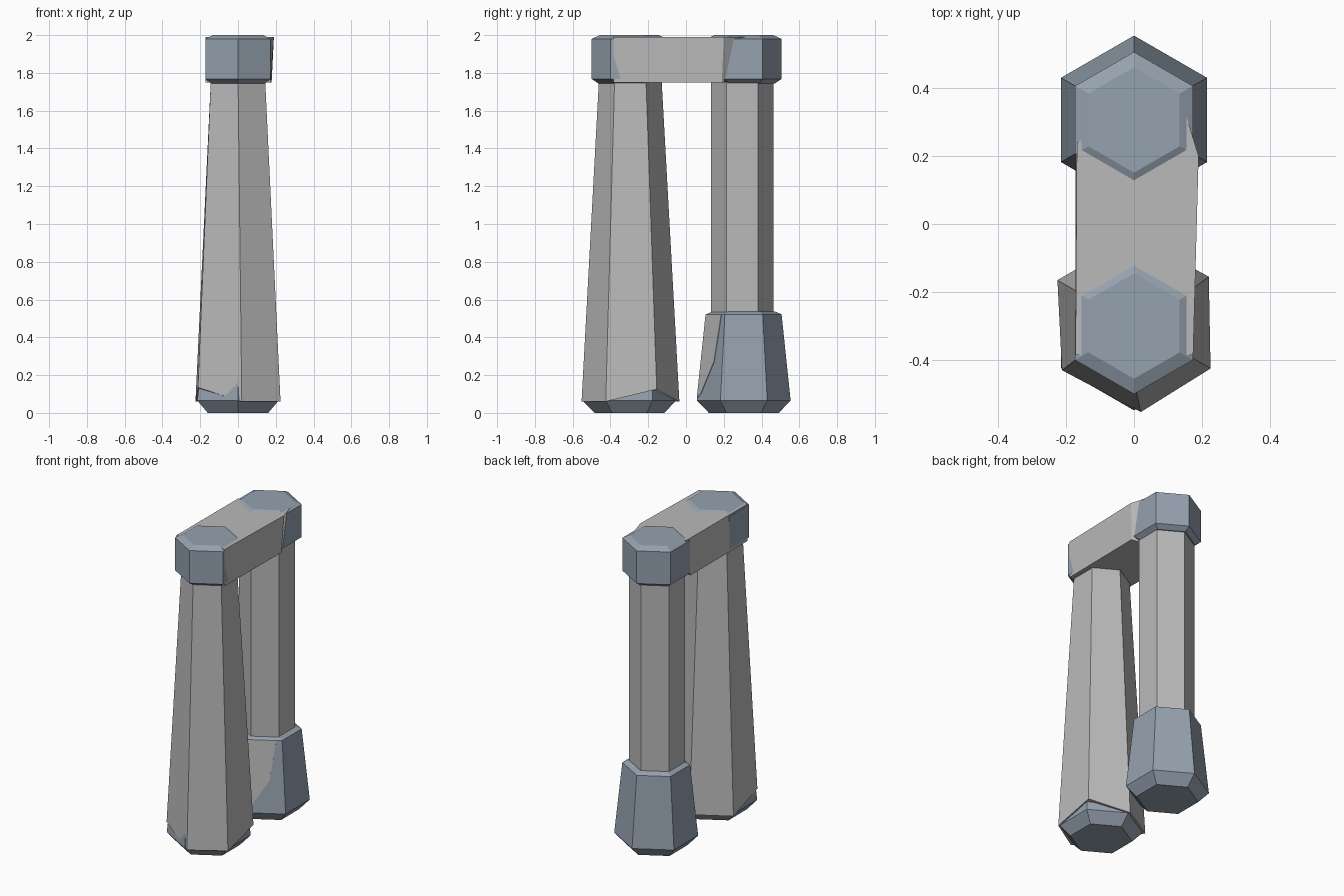
import bpy, bmesh, math

if "Cube" in bpy.data.objects:
    bpy.data.objects.remove(bpy.data.objects["Cube"])


def material(name, rgb):
    m = bpy.data.materials.new(name)
    m.diffuse_color = (*rgb, 1.0)
    m.use_nodes = True
    m.node_tree.nodes["Principled BSDF"].inputs["Base Color"].default_value = m.diffuse_color
    return m


GREY = material("light grey stone", (0.49, 0.49, 0.49))
BLUE = material("blue grey stone", (0.30, 0.36, 0.43))


def loft(name, rings, mat):
    """Flat-faced solid skinned through rings of points, capped at both ends."""
    bm = bmesh.new()
    loops = [[bm.verts.new(p) for p in ring] for ring in rings]
    n = len(loops[0])
    for a, b in zip(loops, loops[1:]):
        for i in range(n):
            j = (i + 1) % n
            bm.faces.new((a[i], a[j], b[j], b[i]))
    bm.faces.new(loops[0][::-1])
    bm.faces.new(loops[-1])
    bmesh.ops.recalc_face_normals(bm, faces=bm.faces[:])
    me = bpy.data.meshes.new(name)
    bm.to_mesh(me)
    bm.free()
    me.materials.append(mat)
    ob = bpy.data.objects.new(name, me)
    bpy.context.collection.objects.link(ob)
    return ob


def hexagon(y, r, z):
    """Six-sided ring with corners pointing front and back."""
    return [(r * math.sin(math.radians(60 * i)),
             y - r * math.cos(math.radians(60 * i)), z) for i in range(6)]


def hex_stack(name, y, profile, mat):
    return loft(name, [hexagon(y, r, z) for r, z in profile], mat)


# Matching chamfered caps and feet, front and back
CAP = [(0.165, 1.745), (0.2, 1.768), (0.2, 1.98), (0.155, 2.0)]
FOOT = [(0.185, 0.0), (0.248, 0.065), (0.2, 0.522), (0.165, 0.537)]
for label, y in (("front", -0.3), ("back", 0.306)):
    hex_stack(label + "_cap", y, CAP, BLUE)
    hex_stack(label + "_foot", y, FOOT, BLUE)

# Straight back pillar
hex_stack("back_pillar", 0.298, [(0.166, 0.5), (0.166, 1.78)], GREY)

# Tapered front pillar with an uneven base, sheathing the front foot
base = hexagon(-0.295, 0.26, 0.06)
base[0] = (0.02, -0.553, 0.06)
base[2] = (0.22, -0.155, 0.125)
base[5] = (-0.212, -0.43, 0.135)
loft("front_pillar", [base, hexagon(-0.295, 0.165, 1.78)], GREY)

# Lintel between the caps, its top skewed at the back right corner
bottom = [(-0.172, -0.385), (0.172, -0.385), (0.178, 0.19), (0.12, 0.2), (-0.172, 0.2)]
top = [(-0.172, -0.385), (0.174, -0.385), (0.19, 0.2), (0.135, 0.38), (-0.168, 0.24)]
loft("lintel", [[(x, y, 1.75) for x, y in bottom],
                [(x, y, 1.99) for x, y in top]], GREY)

# Grey patch on the inner right face of the back foot
lo, hi = hexagon(0.306, 0.248, 0.065), hexagon(0.306, 0.2, 0.522)


def on_face(u, v, off):
    p = []
    for k in range(3):
        a = lo[0][k] + (lo[1][k] - lo[0][k]) * u
        b = hi[0][k] + (hi[1][k] - hi[0][k]) * u
        p.append(a + (b - a) * v)
    return (p[0] + 0.5 * off, p[1] - 0.866 * off, p[2])


shape = [(0, 0.03), (0.15, 0.08), (0.62, 0.45), (0.83, 1), (0, 1)]
loft("foot_patch", [[on_face(u, v, o) for u, v in shape] for o in (-0.002, 0.003)], GREY)
